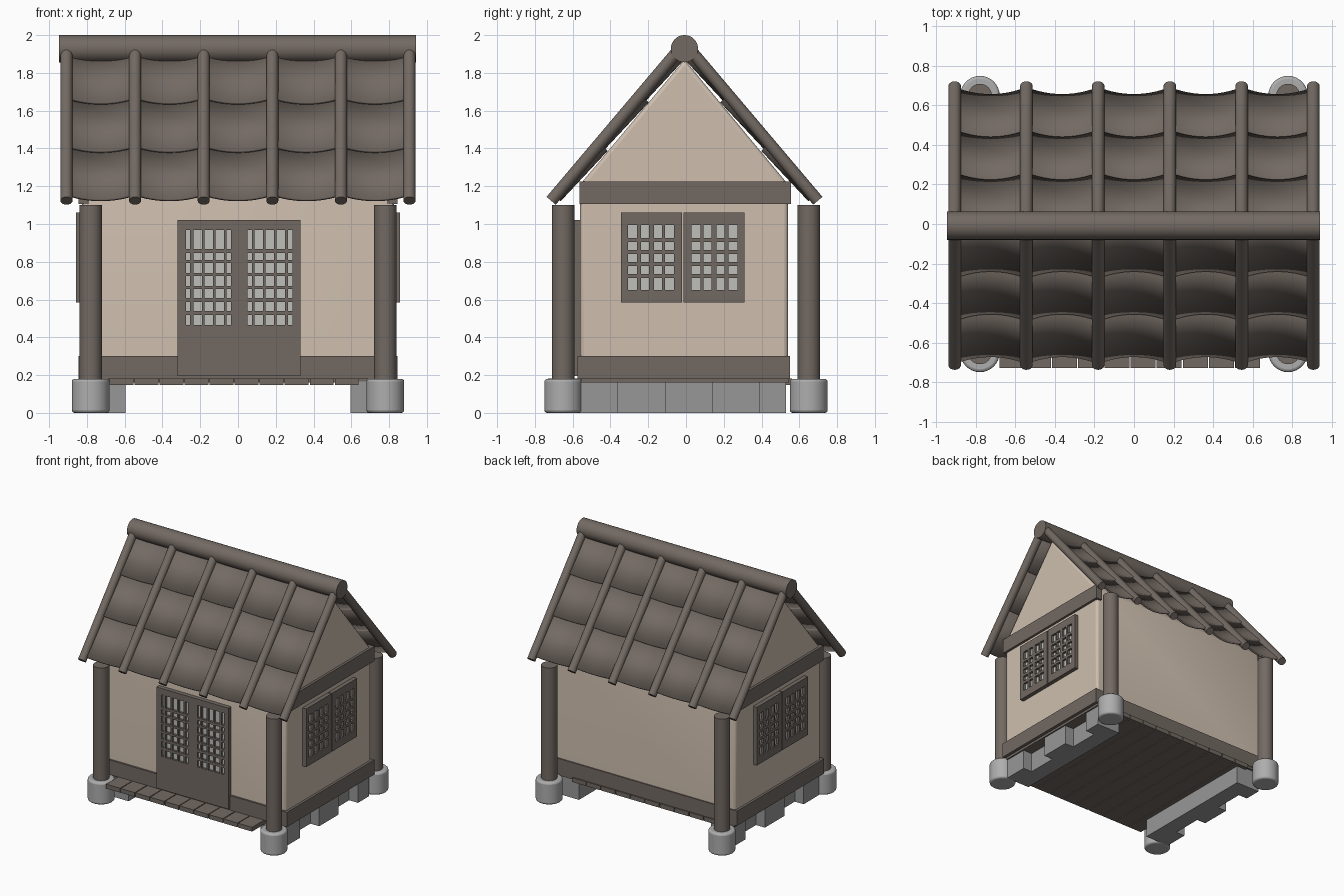
import bpy, bmesh, math
from mathutils import Vector, Matrix

old = bpy.data.objects.get("Cube")
if old:
    bpy.data.objects.remove(old, do_unlink=True)


def material(name, r, g, b):
    m = bpy.data.materials.new(name)
    m.use_nodes = True
    m.diffuse_color = (r, g, b, 1)
    m.node_tree.nodes["Principled BSDF"].inputs["Base Color"].default_value = (r, g, b, 1)
    return m


WOOD = material("weathered_wood", 0.17, 0.142, 0.123)
PLASTER = material("cream_plaster", 0.62, 0.52, 0.425)
STONE = material("pale_stone", 0.42, 0.42, 0.42)
BLOCK = material("grey_block", 0.31, 0.31, 0.31)
PAPER = material("window_paper", 0.52, 0.52, 0.5)


def finish(name, bm, mat, smooth=False, bevel=0, segments=2):
    mesh = bpy.data.meshes.new(name)
    bm.to_mesh(mesh)
    bm.free()
    mesh.materials.append(mat)
    if smooth:
        mesh.shade_smooth()
        mesh.set_sharp_from_angle(angle=math.radians(40))
    ob = bpy.data.objects.new(name, mesh)
    bpy.context.scene.collection.objects.link(ob)
    if bevel:
        mod = ob.modifiers.new("bevel", 'BEVEL')
        mod.width, mod.segments = bevel, segments
    return ob


def add_box(bm, x0, x1, y0, y1, z0, z1):
    centre = Vector((x0 + x1, y0 + y1, z0 + z1)) / 2
    size = Matrix.Diagonal((x1 - x0, y1 - y0, z1 - z0, 1))
    bmesh.ops.create_cube(bm, size=1, matrix=Matrix.Translation(centre) @ size)


def box(name, mat, *bounds):
    bm = bmesh.new()
    add_box(bm, *bounds)
    return finish(name, bm, mat)


def cylinder(name, mat, a, b, radius, sides=24, bevel=0):
    a, b = Vector(a), Vector(b)
    turn = (b - a).to_track_quat('Z', 'Y').to_matrix().to_4x4()
    bm = bmesh.new()
    bmesh.ops.create_cone(bm, cap_ends=True, segments=sides, radius1=radius, radius2=radius,
                          depth=(b - a).length, matrix=Matrix.Translation((a + b) / 2) @ turn)
    ob = finish(name, bm, mat, True, bevel, 3)
    if bevel:
        ob.modifiers["bevel"].limit_method = 'ANGLE'
    return ob


def pairs(values):
    return list(zip(values[::2], values[1::2]))


# Two mirrored lattice leaves in front of a paper sheet, facing local -y
def lattice(name, location, turn, half, seam, z0, z1, depth, cols, rows):
    bars, sheet = bmesh.new(), bmesh.new()
    for side in (-1, 1):
        def strip(bm, a, b, low, high, front):
            u, v = sorted((side * a, side * b))
            add_box(bm, u, v, -front, 0, low, high)
        for a, b in pairs([seam] + cols + [half]):
            strip(bars, a, b, z0, z1, depth)
        for a, b in pairs(cols):
            for low, high in pairs([z0] + rows + [z1]):
                strip(bars, a, b, low, high, depth)
        strip(sheet, cols[0] - 0.01, cols[-1] + 0.01, rows[0] - 0.01, rows[-1] + 0.01, depth * 0.5)
    for ob in (finish(name + "_lattice", bars, WOOD), finish(name + "_paper", sheet, PAPER)):
        ob.location = location
        ob.rotation_euler.z = turn


# Corner posts on round stones
for x in (-0.78, 0.78):
    for y in (-0.65, 0.65):
        cylinder("corner_stone", STONE, (x, y, 0), (x, y, 0.18), 0.1, 32, 0.015)
        cylinder("corner_post", WOOD, (x, y, 0.17), (x, y, 1.1), 0.06)

# Foundation rows of alternating blocks
cuts = [-0.56, -0.36, -0.11, 0.14, 0.39, 0.53]
for side in (-1, 1):
    for i in range(5):
        outer = 0.73 if i % 2 else 0.81
        x0, x1 = sorted((side * 0.595, side * outer))
        box("foundation_block", BLOCK, x0, x1, cuts[i], cuts[i + 1], 0, 0.165)

# Floor planks and the slab under the walls
for i in range(10):
    x = -0.68 + i * 0.1325
    box("floor_plank", WOOD, x, x + 0.126, -0.73, 0.56, 0.147, 0.182)
box("floor_base", WOOD, -0.82, 0.82, -0.555, 0.545, 0.16, 0.185)

# Plaster body with gables
bm = bmesh.new()
outline = [(-0.56, 0.18), (0.54, 0.18), (0.54, 1.21), (-0.008, 1.87), (-0.56, 1.21)]
face = bm.faces.new([bm.verts.new((-0.825, y, z)) for y, z in outline])
ext = bmesh.ops.extrude_face_region(bm, geom=[face])
bmesh.ops.translate(bm, vec=(1.65, 0, 0), verts=[v for v in ext["geom"] if isinstance(v, bmesh.types.BMVert)])
bmesh.ops.recalc_face_normals(bm, faces=bm.faces)
finish("plaster_walls", bm, PLASTER, True, 0.02, 3)

# Sill band and gable beams
box("sill_band", WOOD, -0.845, 0.845, -0.575, 0.55, 0.18, 0.3)
for side in (-1, 1):
    x0, x1 = sorted((side * 0.79, side * 0.845))
    box("gable_beam", WOOD, x0, x1, -0.565, 0.555, 1.105, 1.225)

# Door and side windows
door_cols = [0.043, 0.068, 0.081, 0.126, 0.139, 0.184, 0.197, 0.242, 0.26, 0.282]
door_rows = [0.466, 0.519, 0.54, 0.587, 0.608, 0.656, 0.672, 0.725,
             0.741, 0.794, 0.81, 0.847, 0.868, 0.968]
lattice("door", (0.006, -0.56, 0), 0, 0.325, 0, 0.195, 1.02, 0.035, door_cols, door_rows)
window_cols = [0.047, 0.095, 0.11, 0.152, 0.178, 0.22, 0.242, 0.29]
window_rows = [0.65, 0.714, 0.735, 0.778, 0.8, 0.84, 0.862, 0.905, 0.926, 0.995]
for side in (-1, 1):
    lattice("window", (side * 0.82, -0.017, 0), side * math.pi / 2, 0.328, 0.004,
            0.585, 1.06, 0.038, window_cols, window_rows)

# Roof: ridge log, slope rolls and sagging tiles
MID = -0.008
cylinder("ridge_log", WOOD, (-0.947, MID, 1.928), (0.943, MID, 1.928), 0.072, 32)
roll_x = [-0.908 + i * 0.3632 for i in range(6)]
tile_ends = [-0.02, 0.33, 0.665, 1.0]
ARC = 12
for side in (-1, 1):
    top = Vector((0, MID + side * 0.04, 1.91))
    end = Vector((0, MID + side * 0.706, 1.123))
    down = (end - top).normalized()
    normal = Vector((0, -side * down.z, side * down.y))
    for x in roll_x:
        across = Vector((x, 0, 0))
        cylinder("roof_roll", WOOD, top + across, end + across, 0.032, 20)
    for left, right in zip(roll_x, roll_x[1:]):
        for start, stop in zip(tile_ends, tile_ends[1:]):
            bm = bmesh.new()
            lines = []
            for t, lift in ((start - 0.03, -0.006), (stop, 0.012)):
                line = []
                for i in range(ARC + 1):
                    f = i / ARC
                    sag = 0.045 * (1 - (2 * f - 1) ** 2)
                    p = top + down * t + normal * (lift - sag)
                    p.x = left + (right - left) * f
                    line.append(bm.verts.new(p))
                lines.append(line)
            a, b = lines
            for i in range(ARC):
                quad = bm.faces.new((a[i], a[i + 1], b[i + 1], b[i]))
                quad.normal_update()
                if quad.normal.dot(normal) < 0:
                    quad.normal_flip()
            tile = finish("roof_tile", bm, WOOD, True)
            solid = tile.modifiers.new("thickness", 'SOLIDIFY')
            solid.thickness, solid.offset = 0.014, 0
